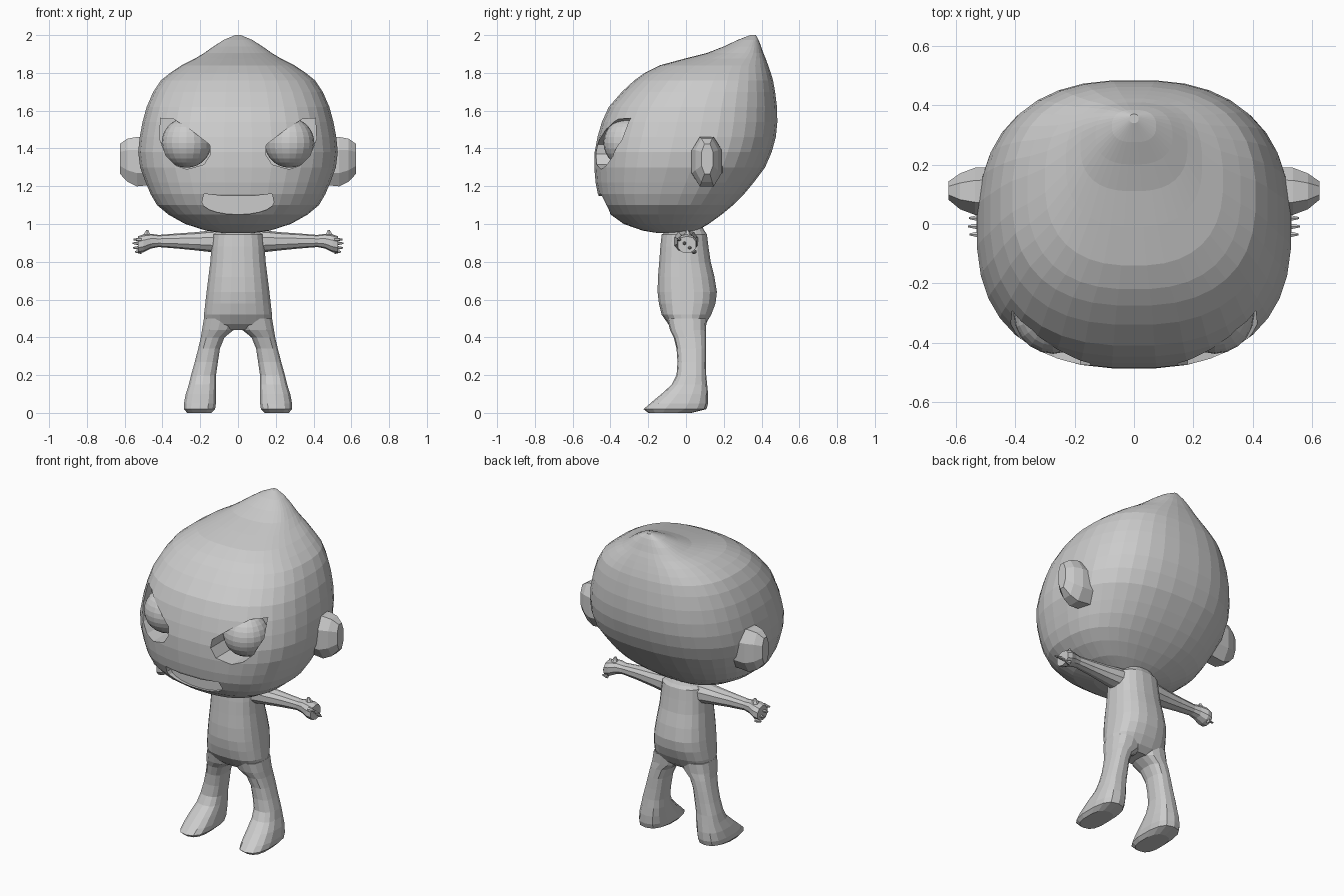
import bpy, bmesh, math
from mathutils import Matrix

grey = bpy.data.materials.new("light grey")
grey.diffuse_color = (0.6, 0.6, 0.6, 1)


def finish(name, bm, mirror=False):
    bmesh.ops.recalc_face_normals(bm, faces=bm.faces)
    me = bpy.data.meshes.new(name)
    bm.to_mesh(me)
    bm.free()
    me.materials.append(grey)
    ob = bpy.data.objects.new(name, me)
    bpy.context.collection.objects.link(ob)
    if mirror:
        ob.modifiers.new("mirror", 'MIRROR').use_mirror_merge = False
    return ob


def power(v, n):
    return math.copysign(abs(v) ** (2 / n), v)


def add_loft(bm, rings, seg, n, axis='z'):
    """Rings are (position, a_min, a_max, b_min, b_max) along the axis."""
    loops = []
    for t, a0, a1, b0, b1 in rings:
        loop = []
        for i in range(seg):
            w = 2 * math.pi * (i + 0.5) / seg
            a = (a0 + a1) / 2 + (a1 - a0) / 2 * power(math.cos(w), n)
            b = (b0 + b1) / 2 + (b1 - b0) / 2 * power(math.sin(w), n)
            loop.append(bm.verts.new((a, b, t) if axis == 'z' else (t, a, b)))
        loops.append(loop)
    for p, q in zip(loops, loops[1:]):
        for i in range(seg):
            j = (i + 1) % seg
            bm.faces.new((p[i], p[j], q[j], q[i]))
    bm.faces.new(loops[0])
    bm.faces.new(loops[-1])


def loft(name, rings, seg, n, axis='z', mirror=False):
    bm = bmesh.new()
    add_loft(bm, rings, seg, n, axis)
    return finish(name, bm, mirror)


def prism(name, outline, y0, y1, mirror=False):
    bm = bmesh.new()
    front = bm.faces.new([bm.verts.new((x, y0, z)) for x, z in outline])
    ext = bmesh.ops.extrude_face_region(bm, geom=[front], use_keep_orig=True)
    moved = [v for v in ext["geom"] if isinstance(v, bmesh.types.BMVert)]
    bmesh.ops.translate(bm, verts=moved, vec=(0, y1 - y0, 0))
    return finish(name, bm, mirror)


# Head: height, half width, front y, back y, ending in a swept-back point
head_profile = [
    (0.952, 0.08, -0.15, 0.02), (0.965, 0.17, -0.23, 0.06), (1.0, 0.28, -0.33, 0.12),
    (1.05, 0.37, -0.40, 0.19), (1.1, 0.43, -0.44, 0.25), (1.16, 0.465, -0.468, 0.31),
    (1.22, 0.49, -0.48, 0.36), (1.3, 0.52, -0.487, 0.42), (1.38, 0.53, -0.485, 0.455),
    (1.46, 0.522, -0.47, 0.477), (1.54, 0.507, -0.447, 0.485), (1.62, 0.485, -0.41, 0.483),
    (1.7, 0.45, -0.34, 0.473), (1.76, 0.41, -0.275, 0.462), (1.8, 0.36, -0.22, 0.45),
    (1.84, 0.30, -0.14, 0.436), (1.875, 0.23, -0.01, 0.423), (1.905, 0.18, 0.11, 0.41),
    (1.94, 0.13, 0.20, 0.398), (1.975, 0.075, 0.275, 0.384), (2.0, 0.015, 0.34, 0.37)]
head = loft("head", [(z, -w, w, f, b) for z, w, f, b in head_profile], 36, 2.5)

# Eye sockets and mouth are cut out of the head
socket = prism("socket_cutter", [
    (0.145, 1.37), (0.15, 1.42), (0.24, 1.49), (0.34, 1.555), (0.41, 1.56), (0.415, 1.45),
    (0.38, 1.36), (0.33, 1.31), (0.27, 1.29), (0.18, 1.315)], -0.7, -0.26, True)
lower_lip = [(0.19 * math.cos(a), 1.115 - 0.065 * math.sin(a))
             for a in [math.pi * i / 10 for i in range(11)]]
mouth = prism("mouth_cutter", lower_lip + [(-0.18, 1.16), (-0.08, 1.148), (0.08, 1.148), (0.18, 1.16)],
              -0.7, -0.385)
for cutter in (socket, mouth):
    mod = head.modifiers.new("cut", 'BOOLEAN')
    mod.operation = 'DIFFERENCE'
    mod.solver = 'EXACT'
    mod.object = cutter
    cutter.hide_render = True
bpy.context.view_layer.update()
cut = bpy.data.meshes.new_from_object(head.evaluated_get(bpy.context.evaluated_depsgraph_get()))
head.modifiers.clear()
head.data = cut
for cutter in (socket, mouth):
    bpy.data.objects.remove(cutter)

# Eyeballs
bm = bmesh.new()
bmesh.ops.create_uvsphere(bm, u_segments=20, v_segments=14, radius=0.132,
                          matrix=Matrix.Translation((0.272, -0.305, 1.43)))
finish("eyeballs", bm, True)

# Ears
loft("ears", [(0.44, 0.02, 0.20, 1.20, 1.46), (0.535, 0.025, 0.195, 1.19, 1.47),
              (0.585, 0.045, 0.175, 1.215, 1.46), (0.625, 0.08, 0.145, 1.26, 1.43)], 8, 2.3, 'x', True)

# Torso
loft("torso", [
    (0.44, -0.15, 0.15, -0.06, 0.07), (0.47, -0.18, 0.18, -0.095, 0.105),
    (0.52, -0.182, 0.182, -0.13, 0.135), (0.58, -0.175, 0.175, -0.145, 0.158),
    (0.64, -0.168, 0.168, -0.152, 0.165), (0.72, -0.158, 0.158, -0.15, 0.152),
    (0.8, -0.148, 0.148, -0.143, 0.132), (0.88, -0.142, 0.142, -0.137, 0.12),
    (0.945, -0.135, 0.135, -0.13, 0.112), (0.962, -0.11, 0.11, -0.10, 0.10),
    (1.0, -0.09, 0.09, -0.08, 0.08)], 20, 2.5)

# Legs with feet
loft("legs", [
    (0.0, 0.14, 0.27, -0.20, 0.03), (0.02, 0.12, 0.288, -0.225, 0.108),
    (0.05, 0.115, 0.288, -0.19, 0.117), (0.1, 0.115, 0.278, -0.13, 0.117),
    (0.15, 0.115, 0.262, -0.075, 0.112), (0.2, 0.115, 0.25, -0.05, 0.107),
    (0.27, 0.105, 0.23, -0.045, 0.105), (0.34, 0.095, 0.212, -0.05, 0.105),
    (0.4, 0.07, 0.198, -0.065, 0.105), (0.44, 0.02, 0.192, -0.085, 0.105),
    (0.5, 0.0, 0.182, -0.10, 0.11)], 14, 2.6, 'z', True)

# Arms and palms
bm = bmesh.new()
add_loft(bm, [
    (0.08, -0.07, 0.07, 0.84, 0.97), (0.15, -0.062, 0.062, 0.852, 0.965),
    (0.22, -0.052, 0.052, 0.860, 0.957), (0.32, -0.04, 0.042, 0.870, 0.95),
    (0.42, -0.033, 0.037, 0.878, 0.942), (0.46, -0.04, 0.045, 0.870, 0.948),
    (0.50, -0.05, 0.06, 0.850, 0.945), (0.53, -0.045, 0.055, 0.845, 0.935)], 10, 2.3, 'x')
# Four short fingers and a thumb
for y, z, tip in [(-0.035, 0.918, 0.553), (-0.008, 0.898, 0.558), (0.02, 0.874, 0.555), (0.042, 0.853, 0.545)]:
    add_loft(bm, [(0.51, y - 0.015, y + 0.015, z - 0.013, z + 0.013),
                  (tip, y - 0.004, y + 0.004, z - 0.004, z + 0.004)], 6, 2, 'x')
add_loft(bm, [(0.93, 0.455, 0.515, -0.015, 0.035), (0.968, 0.474, 0.486, 0.0, 0.015)], 6, 2)
finish("arms", bm, True)
